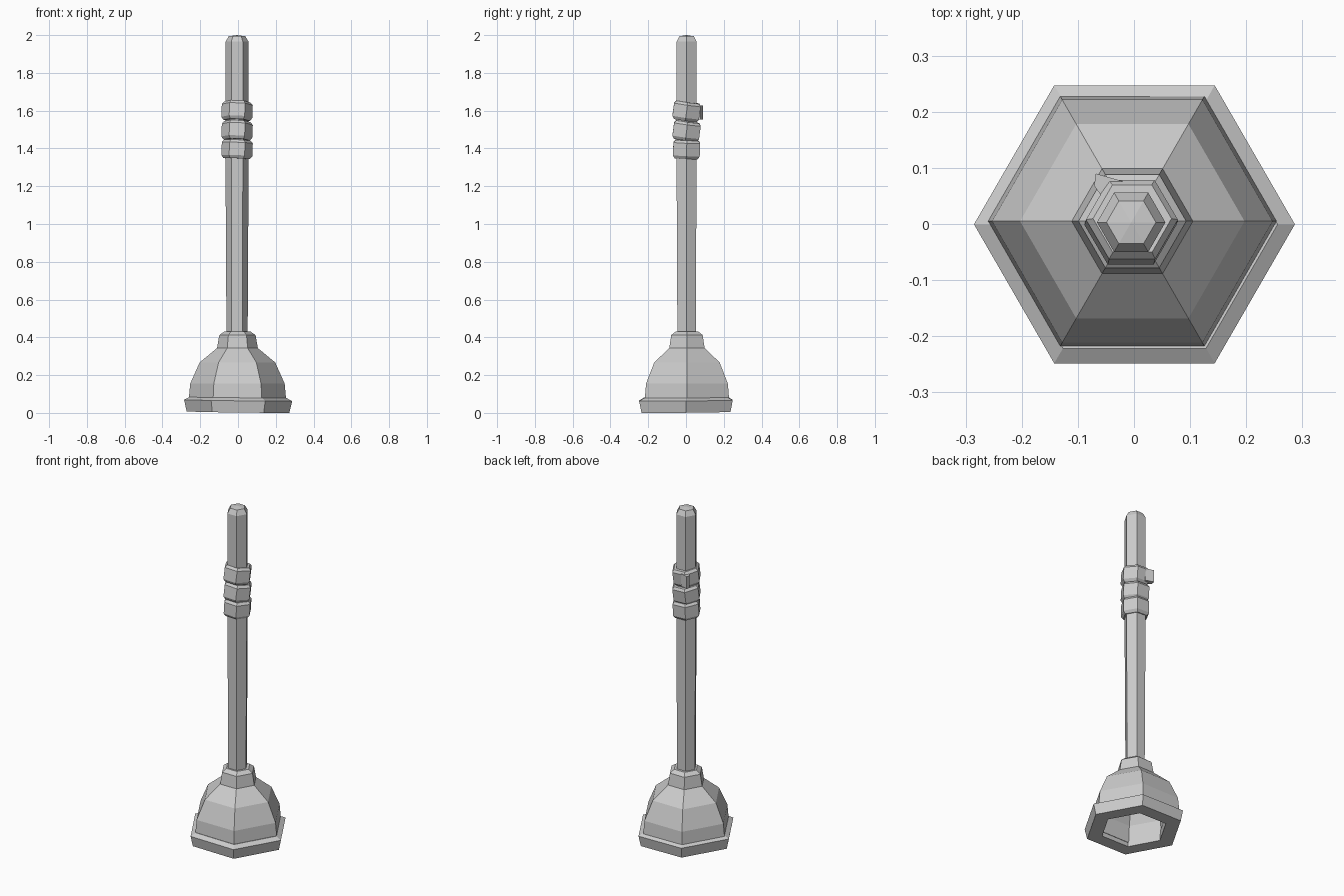
import bpy
import bmesh
from math import cos, sin, pi
from mathutils import Vector

if "Cube" in bpy.data.objects:
    bpy.data.objects.remove(bpy.data.objects["Cube"], do_unlink=True)

SIDES = 6
grey = bpy.data.materials.new("plain grey")
grey.use_nodes = True
COLOUR = (0.6, 0.6, 0.6, 1)
grey.diffuse_color = COLOUR
grey.node_tree.nodes["Principled BSDF"].inputs["Base Color"].default_value = COLOUR


def finish(name, bm, location, tilt=(0, 0, 0)):
    bmesh.ops.recalc_face_normals(bm, faces=bm.faces)
    mesh = bpy.data.meshes.new(name)
    bm.to_mesh(mesh)
    bm.free()
    mesh.materials.append(grey)
    obj = bpy.data.objects.new(name, mesh)
    obj.location = location
    obj.rotation_euler = tilt
    bpy.context.collection.objects.link(obj)
    return obj


def lathe(name, profile, location=(0, 0, 0), tilt=(0, 0, 0), closed=False):
    """Turn (radius, height) points into a six-sided solid; radius 0 makes a point."""
    bm = bmesh.new()
    rings = []
    for r, z in profile:
        if r == 0:
            rings.append([bm.verts.new((0, 0, z))] * SIDES)
        else:
            rings.append([bm.verts.new((r * cos(2 * pi * i / SIDES),
                                        r * sin(2 * pi * i / SIDES), z))
                          for i in range(SIDES)])
    pairs = list(zip(rings, rings[1:]))
    if closed:
        pairs.append((rings[-1], rings[0]))
    for low, high in pairs:
        for i in range(SIDES):
            j = (i + 1) % SIDES
            corners = dict.fromkeys((low[i], low[j], high[j], high[i]))
            bm.faces.new(list(corners))
    return finish(name, bm, location, tilt)


# Rubber cup: hollow bell with a stepped neck
lathe("rubber_cup", [
    (0, 0.30), (0.10, 0.28), (0.18, 0.13), (0.19, 0.03), (0.255, 0.03),
    (0.257, 0.08), (0.25, 0.155), (0.20, 0.267), (0.108, 0.343),
    (0.096, 0.412), (0.07, 0.43), (0, 0.43)], (-0.003, 0.005, 0))

# Flared lip around the mouth of the cup
lathe("cup_lip", [
    (0.185, 0.004), (0.272, 0.004), (0.286, 0.066), (0.255, 0.082),
    (0.19, 0.07)], (0, 0, 0), (0.008, 0.012, 0), closed=True)

# Handle with a bevelled, slightly pointed top
lathe("handle", [
    (0, 0.40), (0.056, 0.40), (0.061, 1.3), (0.061, 1.965), (0.044, 1.994),
    (0, 2.0)], (-0.005, 0.003, 0))

# Three slanted bands of grip tape
band = [(0.05, -0.05), (0.07, -0.05), (0.082, -0.034), (0.082, 0.034),
        (0.07, 0.048), (0.05, 0.048)]
for place, z, slant in (("lower", 1.396, -0.04), ("middle", 1.494, -0.13),
                        ("upper", 1.598, -0.14)):
    lathe(place + "_grip_band", band, (-0.005, 0.003, z), (slant, 0.04, 0), closed=True)

# Loose end of the tape, standing off the back corner
bm = bmesh.new()
outline = [(-0.02, 0.076), (-0.068, 0.09), (-0.071, 0.068), (-0.058, 0.05), (-0.02, 0.05)]
base = bm.faces.new([bm.verts.new((x, y, -0.037)) for x, y in outline])
top = bmesh.ops.extrude_face_region(bm, geom=[base])["geom"]
bmesh.ops.translate(bm, vec=Vector((0, 0, 0.074)),
                    verts=[v for v in top if isinstance(v, bmesh.types.BMVert)])
finish("tape_end", bm, (0, 0, 1.59))
